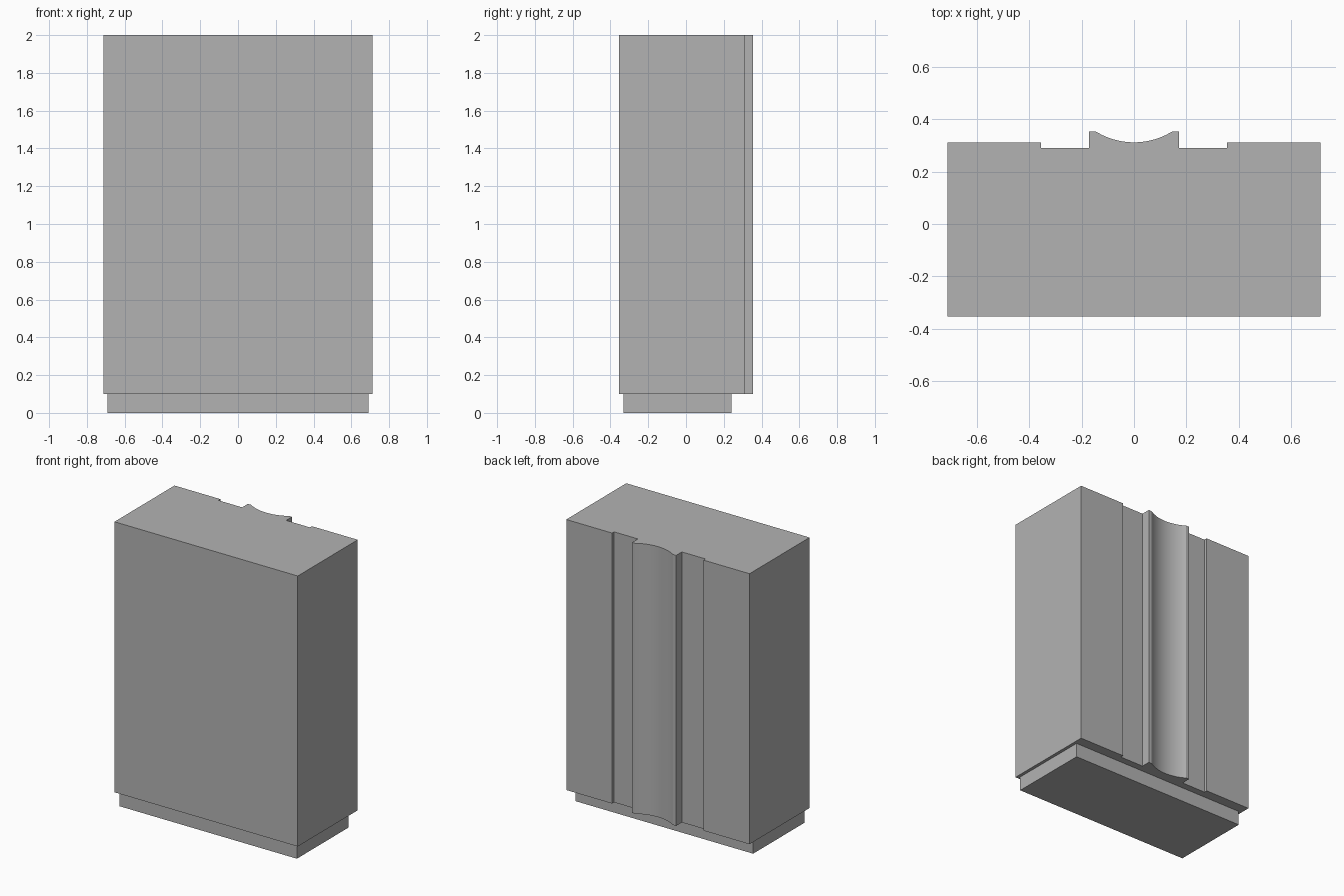
import bpy, bmesh, math

if "Cube" in bpy.data.objects:
    bpy.data.objects.remove(bpy.data.objects["Cube"], do_unlink=True)

grey = bpy.data.materials.new("light grey")
grey.use_nodes = True
grey.diffuse_color = (0.45, 0.45, 0.45, 1)
grey.node_tree.nodes["Principled BSDF"].inputs["Base Color"].default_value = grey.diffuse_color


def extrude_plan(name, plan, bottom, top):
    """Raise a flat outline into a closed solid."""
    bm = bmesh.new()
    face = bm.faces.new([bm.verts.new((x, y, bottom)) for x, y in plan])
    raised = bmesh.ops.extrude_face_region(bm, geom=[face])["geom"]
    for v in raised:
        if isinstance(v, bmesh.types.BMVert):
            v.co.z = top
    bmesh.ops.recalc_face_normals(bm, faces=bm.faces)
    mesh = bpy.data.meshes.new(name)
    bm.to_mesh(mesh)
    bm.free()
    mesh.materials.append(grey)
    obj = bpy.data.objects.new(name, mesh)
    bpy.context.collection.objects.link(obj)
    bpy.ops.object.select_all(action="DESELECT")
    obj.select_set(True)
    bpy.context.view_layer.objects.active = obj
    bpy.ops.object.shade_smooth_by_angle(angle=math.radians(20))
    return obj


# Body outline: right half to the lip, concave channel, then mirrored half
half = [(0.712, -0.354), (0.712, 0.312), (0.356, 0.312), (0.356, 0.29),
        (0.171, 0.29), (0.171, 0.354)]
chord, sag, steps = 0.147, 0.042, 24
radius = (chord ** 2 + sag ** 2) / (2 * sag)
sweep = math.asin(chord / radius)
channel = []
for i in range(steps + 1):
    a = sweep * (1 - 2 * i / steps)
    channel.append((radius * math.sin(a), 0.312 + radius * (1 - math.cos(a))))
mirrored = [(-x, y) for x, y in reversed(half)]
extrude_plan("cabinet_body", half + channel + mirrored, 0.1, 2.0)

# Recessed plinth
extrude_plan("plinth", [(-0.69, -0.332), (0.69, -0.332), (0.69, 0.24), (-0.69, 0.24)], 0.0, 0.1)
